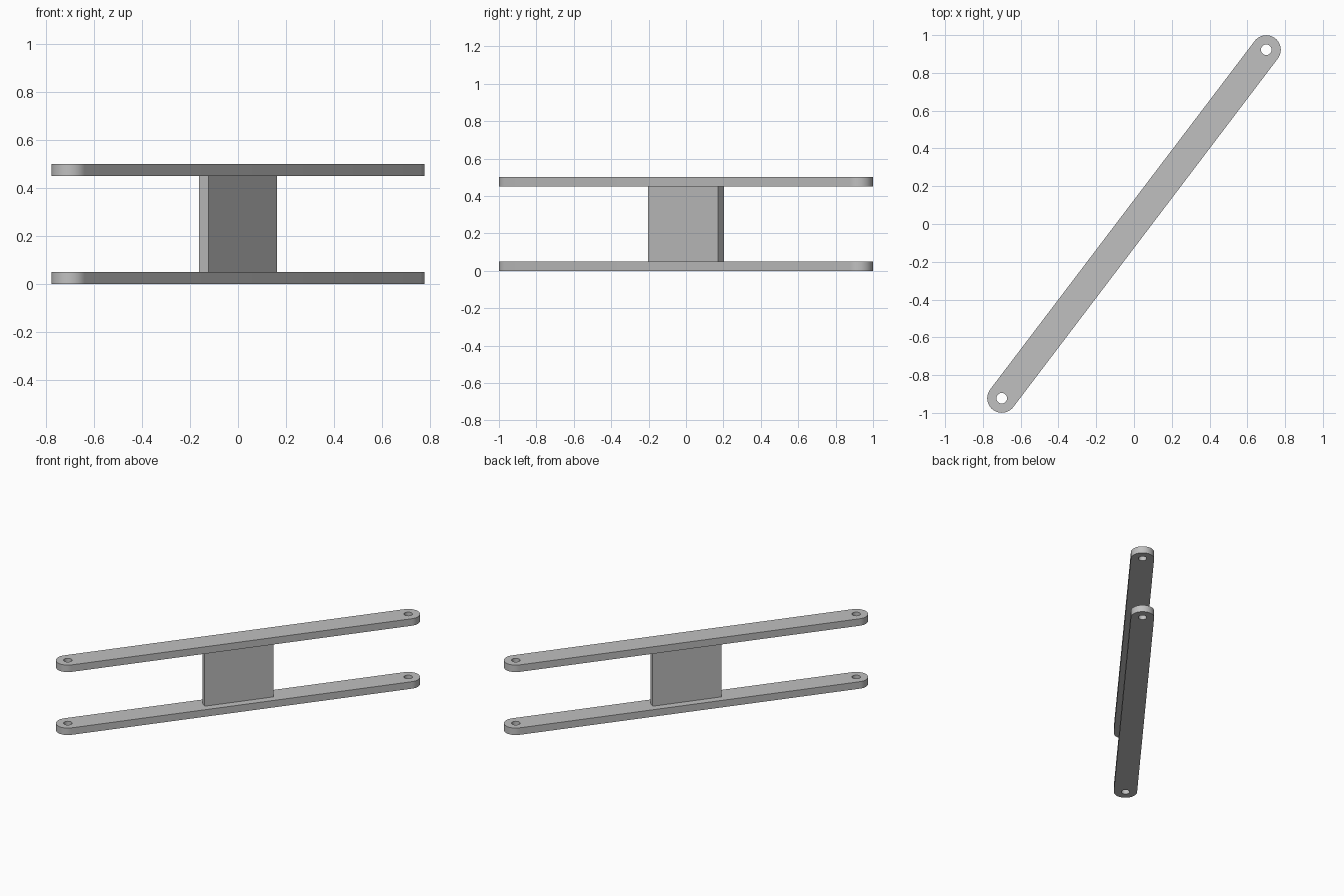
import bpy
import bmesh
import math
from mathutils import Matrix

if "Cube" in bpy.data.objects:
    bpy.data.objects.remove(bpy.data.objects["Cube"], do_unlink=True)

ANGLE = math.radians(52.8)   # heading of the whole linkage
REACH = 1.158                # centre to pin hole
RADIUS = 0.077               # rounded end
HOLE = 0.028
THICK = 0.05
HEIGHT = 0.5
STEPS = 24

grey = bpy.data.materials.new("plain grey")
grey.use_nodes = True
colour = (0.53, 0.53, 0.53, 1)
grey.diffuse_color = colour
grey.node_tree.nodes["Principled BSDF"].inputs["Base Color"].default_value = colour


def finish(name, bm, z):
    bmesh.ops.recalc_face_normals(bm, faces=bm.faces[:])
    bm.transform(Matrix.Translation((0, 0, z)) @ Matrix.Rotation(ANGLE, 4, "Z"))
    mesh = bpy.data.meshes.new(name)
    bm.to_mesh(mesh)
    bm.free()
    mesh.materials.append(grey)
    obj = bpy.data.objects.new(name, mesh)
    bpy.context.collection.objects.link(obj)
    bpy.ops.object.select_all(action="DESELECT")
    obj.select_set(True)
    bpy.context.view_layer.objects.active = obj
    bpy.ops.object.shade_smooth_by_angle(angle=math.radians(30))


def arc(bm, side, radius, start):
    """Half circle of vertices around one pin hole."""
    points = []
    for i in range(STEPS + 1):
        a = start + math.pi * i / STEPS
        points.append(bm.verts.new((side * REACH + radius * math.cos(a),
                                    radius * math.sin(a), 0)))
    return points


def arm(name, z):
    """Flat bar with round ends, each pierced by a pin hole."""
    bm = bmesh.new()
    inner_corners = []
    for side in (1, -1):
        start = -side * math.pi / 2
        outer = arc(bm, side, RADIUS, start)
        rim = arc(bm, side, HOLE, start)
        for i in range(STEPS):
            bm.faces.new((rim[i], outer[i], outer[i + 1], rim[i + 1]))
        # Inward half of the hole rim, closed by the middle panels
        back = arc(bm, side, HOLE, start + math.pi)
        inner_corners.append((outer, back))
    (out_r, in_r), (out_l, in_l) = inner_corners
    # Two straight panels meet on the centre line between the holes
    half = STEPS // 2
    bm.faces.new([out_r[-1]] + in_r[:half + 1] + in_l[half:] + [out_l[0]])
    bm.faces.new([out_r[0], out_l[-1]] + in_l[:half + 1] + in_r[half:])
    bmesh.ops.remove_doubles(bm, verts=bm.verts[:], dist=0.0001)
    bmesh.ops.recalc_face_normals(bm, faces=bm.faces[:])
    top = bmesh.ops.extrude_face_region(bm, geom=bm.faces[:], use_keep_orig=True)
    bmesh.ops.translate(bm, vec=(0, 0, THICK),
                        verts=[v for v in top["geom"] if isinstance(v, bmesh.types.BMVert)])
    finish(name, bm, z)


arm("lower_arm", 0)
arm("upper_arm", HEIGHT - THICK)

# Upright web plate joining the arms
web = bmesh.new()
bmesh.ops.create_cube(web, size=1)
web.transform(Matrix.Diagonal((0.47, 0.05, HEIGHT - 2 * THICK, 1)))
finish("centre_web", web, HEIGHT / 2)
